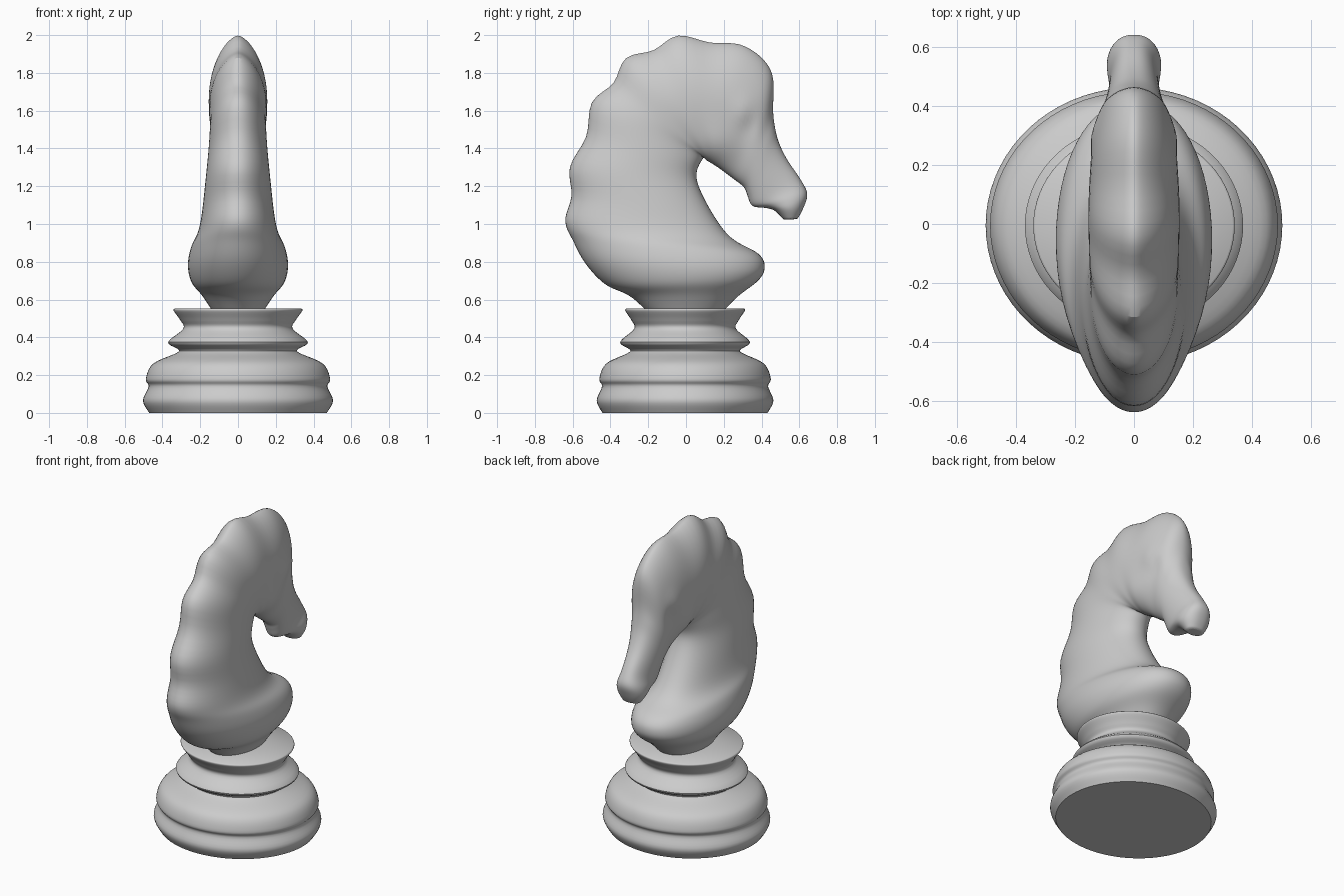
import bpy, bmesh, math

if "Cube" in bpy.data.objects:
    bpy.data.objects.remove(bpy.data.objects["Cube"])


def spline(keys, t):
    """Smooth curve through the keys, one key per unit of t."""
    last = len(keys) - 1
    k = min(int(t), last - 1)
    u = t - k
    quads = zip(*[keys[min(max(k + d, 0), last)] for d in (-1, 0, 1, 2)])
    return [b + .5 * u * (c - a + u * (2 * a - 5 * b + 4 * c - d + u * (3 * (b - c) + d - a)))
            for a, b, c, d in quads]


def loft(name, rings, levels):
    """Bridge closed rings of points, cap both ends and smooth."""
    bm = bmesh.new()
    loops = [[bm.verts.new(p) for p in ring] for ring in rings]
    n = len(loops[0])
    for a, b in zip(loops, loops[1:]):
        for i in range(n):
            j = (i + 1) % n
            bm.faces.new((a[i], a[j], b[j], b[i]))
    bm.faces.new(loops[0][::-1])
    bm.faces.new(loops[-1])
    bmesh.ops.recalc_face_normals(bm, faces=bm.faces)
    mesh = bpy.data.meshes.new(name)
    bm.to_mesh(mesh)
    bm.free()
    obj = bpy.data.objects.new(name, mesh)
    bpy.context.collection.objects.link(obj)
    if levels:
        sub = obj.modifiers.new("smooth", 'SUBSURF')
        sub.levels = sub.render_levels = levels
    bpy.context.view_layer.objects.active = obj
    obj.select_set(True)
    bpy.ops.object.shade_smooth_by_angle(angle=math.radians(50))
    obj.select_set(False)


# Turned pedestal: (radius, z), slightly narrower front to back
profile = [(.47, 0), (.503, .065), (.473, .14), (.488, .18), (.45, .26), (.33, .315),
           (.315, .335), (.37, .375), (.29, .445), (.305, .49), (.34, .54), (.335, .553)]
outline = [spline(profile, i / 5) for i in range(5 * (len(profile) - 1) + 1)] + [(.1, .553)]
N = 72
loft("pedestal", [[(r * math.cos(math.tau * i / N), r * .93 * math.sin(math.tau * i / N) - .005, z)
                   for i in range(N)] for r, z in outline], 0)

# Horse sections: mane point (y, z), throat point (y, z), half width
sections = [
    (-.20, .53, .19, .53, .13), (-.30, .62, .28, .62, .19), (-.43, .68, .385, .70, .247),
    (-.535, .79, .42, .77, .267), (-.60, .91, .385, .845, .25),
    # one section per mane lock
    (-.645, 1.03, .215, .95, .203), (-.627, 1.30, .06, 1.22, .17), (-.51, 1.65, .09, 1.344, .15),
    (-.325, 1.89, .11, 1.335, .153), (-.045, 2.01, .135, 1.32, .156),
    (.285, 1.957, .18, 1.29, .145), (.46, 1.80, .24, 1.245, .123),
    # face down to the muzzle
    (.47, 1.52, .305, 1.195, .105), (.52, 1.37, .325, 1.15, .092), (.605, 1.24, .35, 1.095, .083),
    (.643, 1.16, .42, 1.085, .092), (.622, 1.085, .47, 1.07, .088), (.59, 1.025, .52, 1.02, .055)]

# Cheek, brow and eye socket: (y, z, radius, outward amount)
bumps = [(.17, 1.42, .09, .018), (.31, 1.60, .05, .02), (.33, 1.52, .04, -.016)]


def horse_ring(t, count=32):
    by, bz, fy, fz, w = spline(sections, t)
    # dips between the locks of the mane
    depth = 0
    if 5 < t < 10:
        depth = .035 + .03 * math.sin(math.pi * (t - 5) / 5)
    elif 11 < t < 12:
        depth = .03
    length = math.hypot(fy - by, fz - bz)
    dip = depth * math.sin(math.pi * t) ** 2 / length
    by, bz = by + dip * (fy - by), bz + dip * (fz - bz)
    # crest is pointed on top of the head, rounded elsewhere
    sharp = 1 + .3 * math.sin(math.pi * (t - 7) / 5) if 7 < t < 12 else 1 if t <= 7 else .85
    ring = []
    for i in range(count):
        c, s = math.cos(math.tau * i / count), math.sin(math.tau * i / count)
        y, z = (by + fy + c * (by - fy)) / 2, (bz + fz + c * (bz - fz)) / 2
        x = 0
        if abs(s) > .01:
            x = w * abs(s) ** (sharp if c > 0 else .9)
            x += min(1, 2 * abs(s)) * sum(a * math.exp(-((y - p) ** 2 + (z - q) ** 2) / r ** 2)
                                          for p, q, r, a in bumps)
        ring.append((math.copysign(x, s), y, z))
    return ring


loft("horse_head_and_neck", [horse_ring(i / 4) for i in range(4 * (len(sections) - 1) + 1)], 1)
